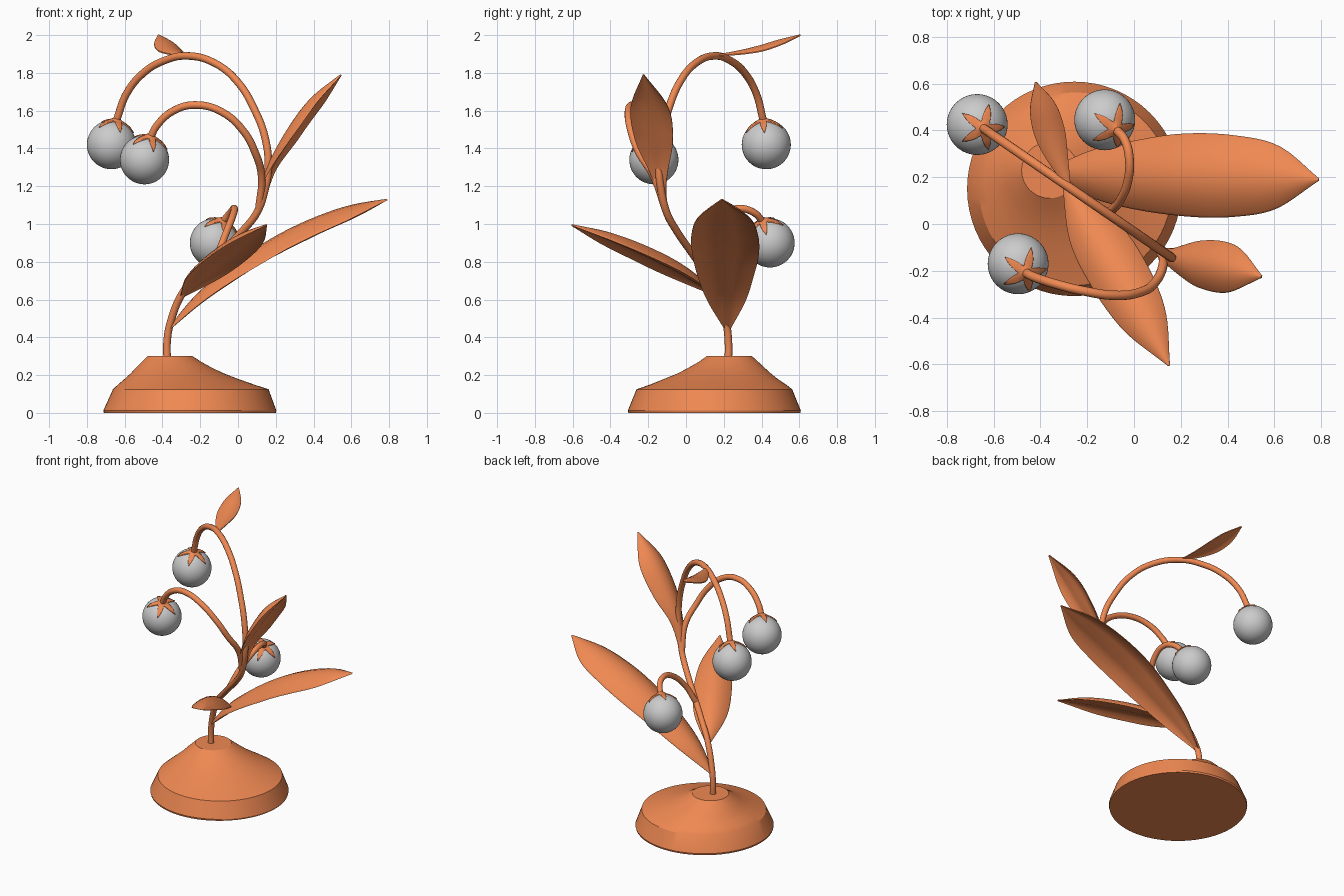
import bpy, bmesh, math
from mathutils import Vector

if "Cube" in bpy.data.objects:
    bpy.data.objects.remove(bpy.data.objects["Cube"])

copper = bpy.data.materials.new("copper")
copper.diffuse_color = (0.87, 0.25, 0.085, 1)
copper.use_nodes = True
copper.node_tree.nodes["Principled BSDF"].inputs["Base Color"].default_value = copper.diffuse_color


def finish(ob, angle=40, mat=copper):
    if mat:
        ob.data.materials.append(mat)
    bpy.ops.object.select_all(action='DESELECT')
    ob.select_set(True)
    bpy.context.view_layer.objects.active = ob
    bpy.ops.object.shade_smooth_by_angle(angle=math.radians(angle))
    return ob


def loft(name, rings, angle=40):
    """Skin closed rings of equal length and cap both ends."""
    bm = bmesh.new()
    vs = [[bm.verts.new(p) for p in r] for r in rings]
    n = len(vs[0])
    for a, b in zip(vs, vs[1:]):
        for i in range(n):
            bm.faces.new((a[i], a[(i + 1) % n], b[(i + 1) % n], b[i]))
    bm.faces.new(vs[0])
    bm.faces.new(vs[-1])
    bmesh.ops.recalc_face_normals(bm, faces=bm.faces)
    me = bpy.data.meshes.new(name)
    bm.to_mesh(me)
    bm.free()
    ob = bpy.data.objects.new(name, me)
    bpy.context.collection.objects.link(ob)
    return finish(ob, angle)


def spline(pts, t):
    """Catmull-Rom point at t in 0..1, for vectors or numbers."""
    f = t * (len(pts) - 1)
    i = min(int(f), len(pts) - 2)
    u = f - i
    b, c = pts[i], pts[i + 1]
    a = pts[i - 1] if i else b * 2 - c
    d = pts[i + 2] if i + 2 < len(pts) else c * 2 - b
    return (b * 2 + (c - a) * u + (a * 2 - b * 5 + c * 4 - d) * u**2
            + (b * 3 - a - c * 3 + d) * u**3) * 0.5


def stem(name, pts, r):
    cu = bpy.data.curves.new(name, 'CURVE')
    cu.dimensions = '3D'
    cu.bevel_depth, cu.bevel_resolution, cu.resolution_u = r, 4, 8
    cu.use_fill_caps = True
    s = cu.splines.new('BEZIER')
    s.bezier_points.add(len(pts) - 1)
    for bp, p in zip(s.bezier_points, pts):
        bp.co = p
        bp.handle_left_type = bp.handle_right_type = 'AUTO'
    ob = bpy.data.objects.new(name, cu)
    bpy.context.collection.objects.link(ob)
    bpy.ops.object.select_all(action='DESELECT')
    ob.select_set(True)
    bpy.context.view_layer.objects.active = ob
    bpy.ops.object.convert(target='MESH')
    finish(bpy.context.object)


def leaf(name, path, widths, dome):
    """Domed blade along a path; the hollow underside has a soft midrib."""
    path = [Vector(p) for p in path]
    rings = []
    for k in range(33):
        t = k / 32
        p = spline(path, t)
        tan = (spline(path, min(t + .01, 1)) - spline(path, max(t - .01, 0))).normalized()
        side = tan.cross(Vector((0, 0, 1))).normalized()
        up = side.cross(tan)
        w = max(spline(widths, t), .004)
        h = dome * w / max(widths)
        us = [math.cos(math.pi * i / 10) for i in range(11)]
        top = [p + side * w * u + up * (h * (1 - u * u) - h * .5 + .003) for u in us]
        low = [p + side * w * u + up * (h * .55 * (1 - u * u) - h * .5 - .003
               - h * .25 * math.exp(-(u / .25)**2)) for u in us[::-1]]
        rings.append(top + low)
    loft(name, rings, 50)


def berry(name, centre, tip):
    """Round bell with a five-pointed sepal cap facing the stem end."""
    c, r = Vector(centre), .13
    bpy.ops.mesh.primitive_uv_sphere_add(segments=40, ring_count=24, radius=r, location=c)
    bpy.context.object.name = name
    finish(bpy.context.object, mat=None)
    bm = bmesh.new()
    n, m = 50, 6
    hub = bm.verts.new((0, 0, r + .02))
    prev = None
    for k in range(1, m + 1):
        ring = []
        for j in range(n):
            s = abs((j % 10) - 5) / 5
            reach = math.radians(14 + 36 * s**1.8)
            th = reach * k / m
            rad = r + .006 + .016 * math.exp(-(th / .16)**2)
            a = 2 * math.pi * j / n
            ring.append(bm.verts.new((rad * math.sin(th) * math.cos(a),
                                      rad * math.sin(th) * math.sin(a), rad * math.cos(th))))
        for j in range(n):
            j2 = (j + 1) % n
            if prev:
                bm.faces.new((prev[j], ring[j], ring[j2], prev[j2]))
            else:
                bm.faces.new((hub, ring[j], ring[j2]))
        prev = ring
    me = bpy.data.meshes.new(name + "_sepals")
    bm.to_mesh(me)
    bm.free()
    ob = bpy.data.objects.new(name + "_sepals", me)
    bpy.context.collection.objects.link(ob)
    ob.location = c
    ob.rotation_mode = 'QUATERNION'
    ob.rotation_quaternion = Vector((0, 0, 1)).rotation_difference(Vector(tip) - c)
    sol = ob.modifiers.new("thickness", 'SOLIDIFY')
    sol.thickness = .012
    finish(ob, 50)


# Base: circles drifting towards the stem foot
rings = []
for x, y, z, r in [(-.255, .15, 0, .455), (-.255, .15, .012, .458), (-.25, .15, .125, .412),
                   (-.275, .17, .15, .36), (-.30, .185, .18, .30), (-.322, .203, .21, .245),
                   (-.34, .215, .24, .20), (-.352, .225, .27, .158), (-.36, .23, .30, .12)]:
    rings.append([(x + r * math.cos(a), y + r * math.sin(a), z)
                  for a in (2 * math.pi * i / 64 for i in range(64))])
loft("base", rings, 25)

# Main stem and its arch lie in one vertical plane
main = [(-.375, .27), (-.375, .38), (-.36, .47), (-.29, .64), (-.2, .74), (-.10, .84), (.03, .97),
        (.10, 1.06), (.14, 1.17), (.16, 1.3), (.145, 1.45), (.09, 1.6), (0, 1.75), (-.12, 1.85),
        (-.27, 1.89), (-.39, 1.865), (-.5, 1.80), (-.59, 1.69), (-.643, 1.55)]
stem("main_stem", [(x, -.15 + (.17 - x) * .687, z) for x, z in main], .02)
stem("middle_stem", [(.11, -.11, 1.08), (.125, -.17, 1.25), (.09, -.25, 1.38), (.03, -.29, 1.49),
                     (-.08, -.305, 1.59), (-.22, -.285, 1.63), (-.34, -.255, 1.60),
                     (-.43, -.225, 1.52), (-.463, -.208, 1.46)], .02)
stem("low_stem", [(-.11, .045, .83), (-.06, .10, .96), (-.025, .19, 1.05), (-.02, .28, 1.082),
                  (-.04, .36, 1.06), (-.078, .405, 1.015)], .019)

# Hanging berries
berry("top_berry", (-.67, .425, 1.42), (-.643, .408, 1.55))
berry("middle_berry", (-.495, -.17, 1.34), (-.463, -.208, 1.46))
berry("low_berry", (-.125, .445, .90), (-.08, .407, 1.015))

# Leaves
leaf("large_leaf", [(-.37, .22, .44), (-.2, .215, .61), (0, .21, .76), (.2, .21, .885),
                    (.4, .205, .985), (.6, .20, 1.065), (.79, .19, 1.13)],
     [.012, .10, .15, .177, .175, .135, .004], .085)
leaf("lower_leaf", [(-.295, .17, .62), (-.19, -.01, .74), (-.08, -.19, .835), (.04, -.40, .925),
                    (.15, -.605, .995)], [.012, .105, .127, .10, .004], .065)
leaf("upper_leaf", [(.115, -.11, 1.10), (.165, -.14, 1.28), (.27, -.165, 1.46), (.40, -.19, 1.64),
                    (.545, -.225, 1.79)], [.012, .05, .102, .10, .004], .055)
leaf("top_leaf", [(-.28, .165, 1.893), (-.325, .28, 1.908), (-.36, .39, 1.93), (-.39, .50, 1.965),
                  (-.42, .605, 2.0)], [.01, .045, .066, .055, .004], .025)
